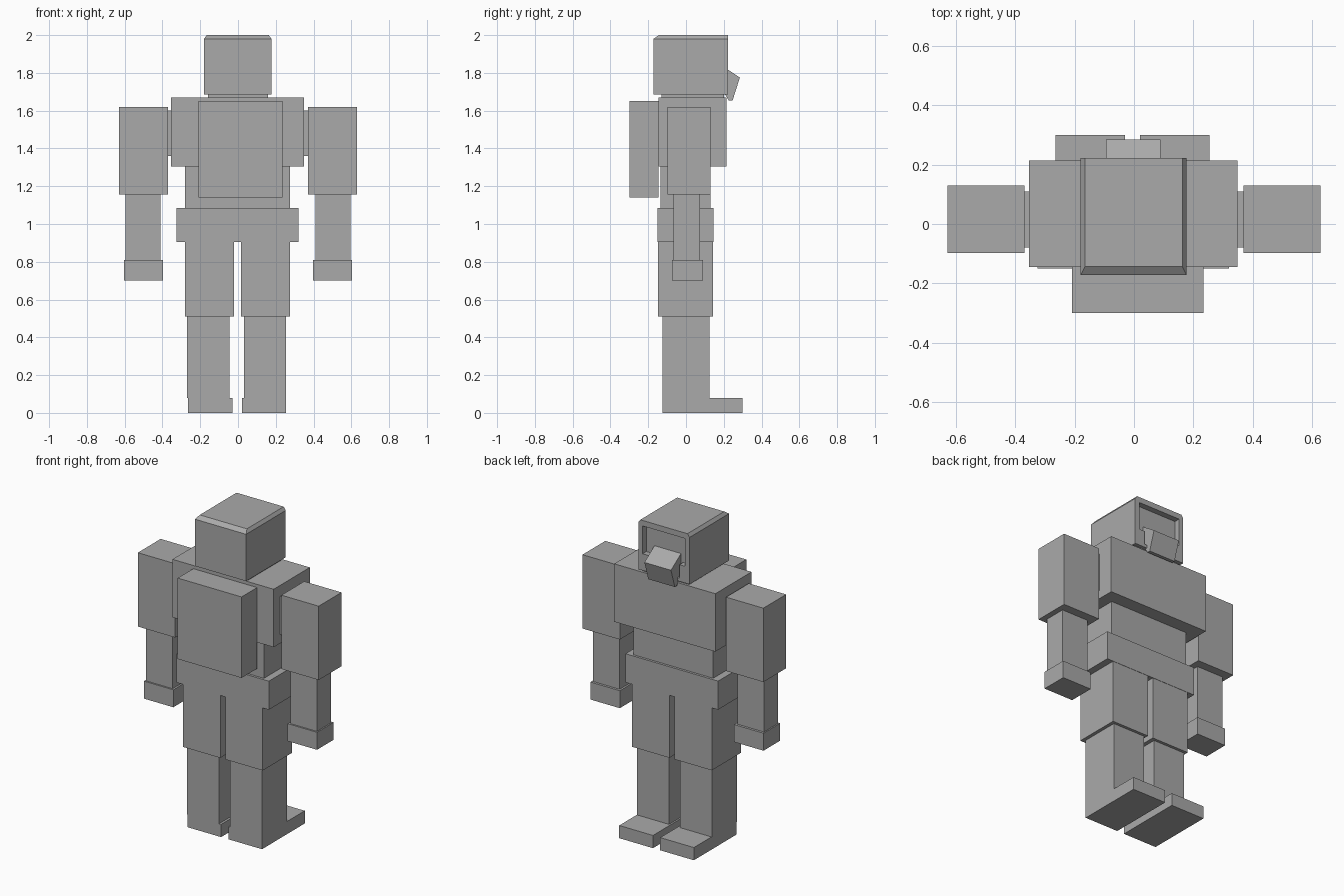
import bpy, bmesh

cube = bpy.data.objects.get("Cube")
if cube:
    bpy.data.objects.remove(cube, do_unlink=True)

grey = bpy.data.materials.new("plain grey")
grey.use_nodes = True
grey.diffuse_color = (0.4, 0.4, 0.4, 1)
grey.node_tree.nodes["Principled BSDF"].inputs["Base Color"].default_value = grey.diffuse_color


def finish(name, bm):
    bmesh.ops.recalc_face_normals(bm, faces=bm.faces)
    mesh = bpy.data.meshes.new(name)
    bm.to_mesh(mesh)
    bm.free()
    mesh.materials.append(grey)
    obj = bpy.data.objects.new(name, mesh)
    bpy.context.collection.objects.link(obj)
    return obj


def box(name, x, y, z):
    """Box from (min, max) pairs along each axis."""
    bm = bmesh.new()
    bmesh.ops.create_cube(bm, size=1)
    for v in bm.verts:
        v.co = [lo + (c + 0.5) * (hi - lo) for c, (lo, hi) in zip(v.co, (x, y, z))]
    return finish(name, bm)


def prism(name, profile, x):
    """Side profile of (y, z) points extruded across x."""
    bm = bmesh.new()
    face = bm.faces.new([bm.verts.new((x[0], y, z)) for y, z in profile])
    side = bmesh.ops.extrude_face_region(bm, geom=[face])["geom"]
    for v in side:
        if isinstance(v, bmesh.types.BMVert):
            v.co.x = x[1]
    return finish(name, bm)


# Torso
box("chest", (-0.355, 0.35), (-0.145, 0.215), (1.305, 1.67))
box("abdomen", (-0.28, 0.275), (-0.135, 0.13), (1.085, 1.305))
box("hips", (-0.325, 0.32), (-0.15, 0.145), (0.905, 1.085))
box("backpack", (-0.21, 0.235), (-0.3, -0.145), (1.14, 1.65))
box("neck", (-0.16, 0.16), (-0.13, 0.2), (1.67, 1.685))

# Arms and legs
for side, s in (("left", 1), ("right", -1)):
    def limb(part, inner, outer, y, z, shift=0):
        x = sorted((s * inner + shift, s * outer + shift))
        box(f"{side}_{part}", x, y, z)

    limb("shoulder_joint", 0.35, 0.37, (-0.08, 0.11), (1.36, 1.6))
    limb("upper_arm", 0.37, 0.63, (-0.097, 0.13), (1.155, 1.62))
    limb("forearm", 0.41, 0.595, (-0.065, 0.075), (0.81, 1.155))
    limb("hand", 0.398, 0.603, (-0.075, 0.09), (0.7, 0.81))
    limb("thigh", 0.018, 0.278, (-0.148, 0.143), (0.51, 0.905), -0.002)
    limb("shin", 0.038, 0.262, (-0.125, 0.125), (0.08, 0.51), -0.007)
    limb("foot", 0.025, 0.26, (-0.125, 0.3), (0, 0.08), -0.005)

# Head with sloped rear and side top edges
head = box("head", (-0.18, 0.177), (-0.172, 0.222), (1.685, 2))
bm = bmesh.new()
bm.from_mesh(head.data)
bmesh.ops.bisect_plane(bm, geom=bm.verts[:] + bm.edges[:] + bm.faces[:],
                       plane_co=(0, 0, 1.98), plane_no=(0, 0, 1))
for v in bm.verts:
    if v.co.z > 1.99:
        v.co.x *= 0.92
        if v.co.y < 0:
            v.co.y += 0.028
bm.to_mesh(head.data)
bm.free()

# Face opening and the narrower slot between the cheeks
for name, x, z in (("face_cutter", (-0.15, 0.147), (1.79, 1.965)),
                   ("mouth_cutter", (-0.11, 0.107), (1.705, 1.8))):
    cutter = box(name, x, (0.185, 0.3), z)
    cutter.hide_render = True
    cutter.hide_set(True)
    cutter.display_type = "WIRE"
    cut = head.modifiers.new(name, "BOOLEAN")
    cut.operation = "DIFFERENCE"
    cut.solver = "EXACT"
    cut.object = cutter

# Tilted mouth guard
prism("mouth_guard", ((0.185, 1.842), (0.285, 1.775), (0.247, 1.655), (0.226, 1.655), (0.185, 1.72)),
      (-0.095, 0.09))
